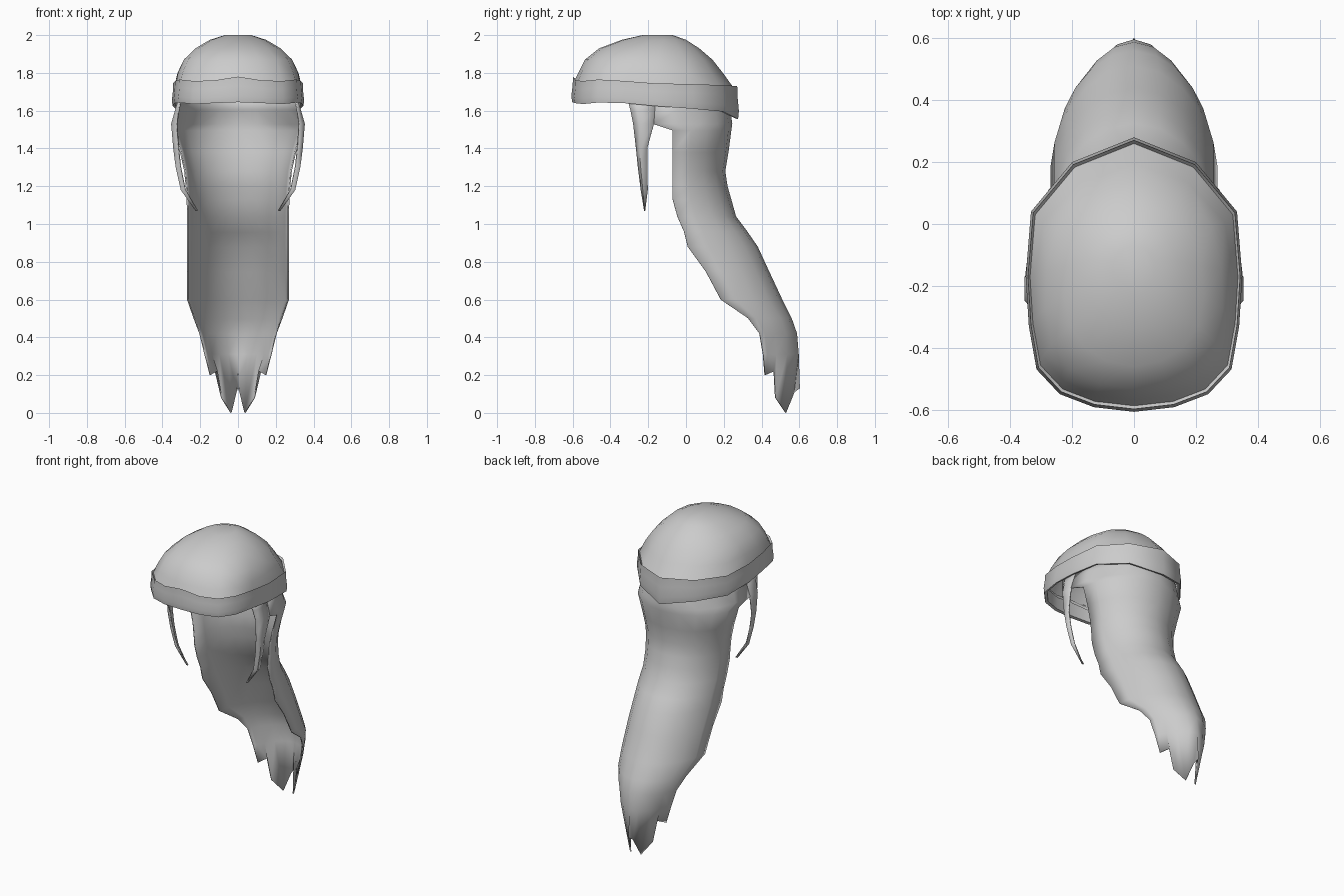
import bpy
from math import sin, cos, pi

if "Cube" in bpy.data.objects:
    bpy.data.objects.remove(bpy.data.objects["Cube"])


def grid(name, rows, thickness=0.0, cap=False, angle=55):
    """Skin rows of points into a sheet, mirrored across x = 0."""
    n = len(rows[0])
    verts = [p for r in rows for p in r]
    faces = []
    for i in range(len(rows) - 1):
        for j in range(n - 1):
            a = i * n + j
            faces.append((a, a + 1, a + n + 1, a + n))
    if cap:
        faces.append(tuple(range((len(rows) - 1) * n, len(rows) * n)))
    me = bpy.data.meshes.new(name)
    me.from_pydata(verts, [], faces)
    me.polygons.foreach_set("use_smooth", [True] * len(me.polygons))
    me.set_sharp_from_angle(angle=angle * pi / 180)
    ob = bpy.data.objects.new(name, me)
    bpy.context.collection.objects.link(ob)
    m = ob.modifiers.new("mirror", 'MIRROR')
    m.use_clip = True
    m.merge_threshold = 0.0005
    if thickness:
        s = ob.modifiers.new("thickness", 'SOLIDIFY')
        s.thickness = thickness
        s.offset = -1
    return ob


# Band outline from back to front: x, y, top z, bottom z
band = [(0, .28, 1.73, 1.555), (.2, .2, 1.735, 1.595), (.333, .04, 1.74, 1.61),
        (.35, -.17, 1.745, 1.625), (.34, -.33, 1.757, 1.64), (.315, -.47, 1.765, 1.643),
        (.24, -.55, 1.757, 1.635), (.13, -.592, 1.76, 1.64), (0, -.607, 1.78, 1.645)]


def band_row(t, scale):
    return [(x * scale, -.16 + (y + .16) * scale, top + (bot - top) * t)
            for x, y, top, bot in band]


def crown_row(z, w, front, back, square):
    """Half ring from back to front, blending an ellipse with the band outline."""
    pts = []
    for i, (bx, by, _, _) in enumerate(band):
        a = pi * i / (len(band) - 1)
        ex, ey = sin(a), .5 + .5 * cos(a)
        fx, fy = bx / .35, (by + .607) / .887
        x = 0 if bx == 0 else w * (ex + (fx - ex) * square)
        pts.append((x, front + (back - front) * (ey + (fy - ey) * square), z))
    return pts


def quarter_row(z, w, front, back, point, n=6):
    """Quarter oval from back centre to the open front edge; point > 1 ridges the back."""
    return [(w * sin(pi / 2 * i / (n - 1)),
             front + (back - front) * max(0, cos(pi / 2 * i / (n - 1))) ** point, z)
            for i in range(n)]


# Rolled band
grid("band", [band_row(t, s) for t, s in
              [(.1, .955), (0, .98), (.35, .985), (.75, 1.0), (1.0, .99), (.97, .95), (.3, .945)]])

# Rounded crown rising out of the band
crown = [(1.80, .325, -.57, .195, .8), (1.87, .292, -.535, .14, .6),
         (1.93, .228, -.46, .07, .4), (1.975, .15, -.34, 0, .2), (2.0, .07, -.23, -.07, 0)]
grid("crown", [band_row(.15, .965)] + [crown_row(*c) for c in crown], cap=True, angle=70)

# Long swept-back hair: z, half width, front edge y, back y, ridge
hair = [(1.66, .315, -.17, .215, 1), (1.605, .332, -.17, .235, 1), (1.53, .352, -.17, .245, 1),
        (1.495, .34, -.07, .24, 1), (1.38, .307, -.07, .225, 1), (1.28, .285, -.07, .208, 1),
        (1.20, .277, -.07, .22, 1), (1.13, .272, -.07, .24, 1), (1.04, .27, -.045, .265, 1),
        (.96, .27, -.01, .325, 1), (.88, .27, .01, .38, 1), (.75, .27, .105, .44, 1.1),
        (.60, .27, .185, .51, 1.2), (.50, .235, .33, .56, 1.4), (.42, .205, .39, .588, 1.7),
        (.31, .178, .41, .597, 1.9)]
rows = [quarter_row(*h) for h in hair]
# Ragged tips
rows.append([(0, .603, .13), (.012, .575, .11), (.04, .53, 0),
             (.09, .475, .08), (.115, .465, .22), (.15, .42, .2)])
grid("long_hair", rows, thickness=0.008)

# Side locks: z, front y, back y, inner x, outer x
lock = [(1.66, -.31, -.165, .305, .315), (1.605, -.295, -.165, .317, .333),
        (1.53, -.28, -.17, .327, .354), (1.40, -.265, -.205, .317, .343),
        (1.30, -.255, -.205, .305, .33), (1.18, -.24, -.202, .28, .303),
        (1.07, -.222, -.216, .215, .225)]
grid("side_locks", [[(xo, b, z), (xo, f * .7 + b * .3, z), (xi, f, z)]
                    for z, f, b, xi, xo in lock], thickness=0.008)
